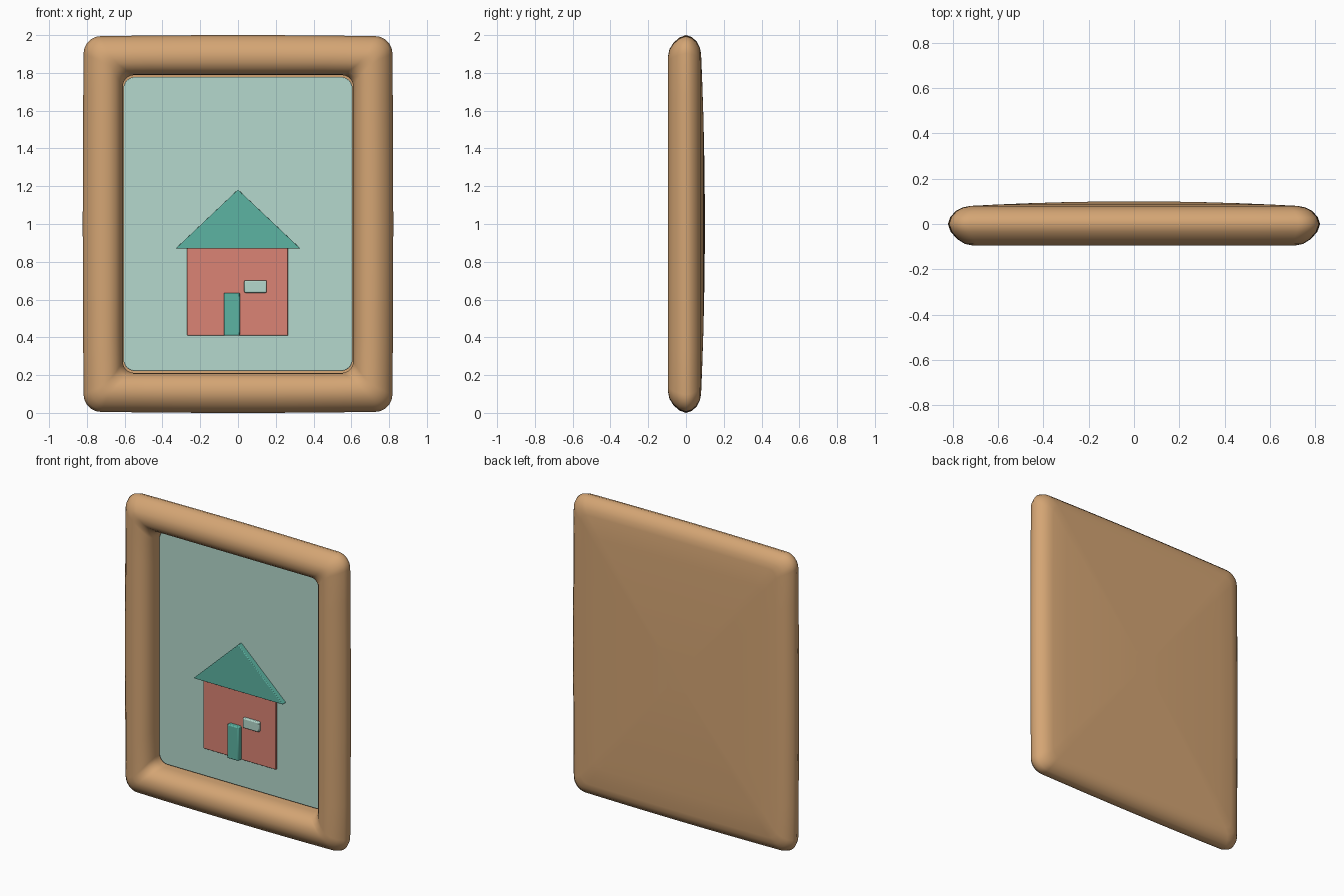
import bpy, bmesh
from math import cos, sin, pi, radians

cube = bpy.data.objects.get("Cube")
if cube:
    bpy.data.objects.remove(cube, do_unlink=True)


def material(name, srgb):
    col = [(c / 255 / 12.92) if c < 11 else ((c / 255 + 0.055) / 1.055) ** 2.4 for c in srgb] + [1]
    m = bpy.data.materials.new(name)
    m.use_nodes = True
    m.diffuse_color = col
    m.node_tree.nodes["Principled BSDF"].inputs["Base Color"].default_value = col
    return m


wood = material("tan wood", (212, 165, 116))
pale = material("pale mint", (181, 217, 205))
teal = material("teal", (92, 179, 162))
coral = material("coral", (219, 132, 117))


def add_object(name, bm, mat):
    bmesh.ops.recalc_face_normals(bm, faces=bm.faces)
    mesh = bpy.data.meshes.new(name)
    bm.to_mesh(mesh)
    bm.free()
    mesh.materials.append(mat)
    ob = bpy.data.objects.new(name, mesh)
    bpy.context.collection.objects.link(ob)
    return ob


def smooth(ob, angle):
    bpy.ops.object.select_all(action='DESELECT')
    ob.select_set(True)
    bpy.context.view_layer.objects.active = ob
    bpy.ops.object.shade_smooth_by_angle(angle=radians(angle))


def rounded_rect(hx, hz, r, arc=8, side=8):
    """Rounded rectangle about the origin, with extra points on the straight sides."""
    pts = []
    for k, (sx, sz) in enumerate([(1, 1), (-1, 1), (-1, -1), (1, -1)]):
        for i in range(arc + 1):
            a = (k + i / arc) * pi / 2
            pts.append((sx * (hx - r) + r * cos(a), sz * (hz - r) + r * sin(a)))
        # straight run to the next corner
        x, z = pts[-1]
        ex, ez = (-x, z) if k % 2 == 0 else (x, -z)
        for i in range(1, side):
            t = i / side
            pts.append((x + (ex - x) * t, z + (ez - z) * t))
    return pts


def plate(name, outline, front, back, mat, bevel):
    """Flat part standing in the xz plane between two depths."""
    bm = bmesh.new()
    face = bm.faces.new([bm.verts.new((x, front, z)) for x, z in outline])
    ext = bmesh.ops.extrude_face_region(bm, geom=[face], use_keep_orig=True)
    for v in ext["geom"]:
        if isinstance(v, bmesh.types.BMVert):
            v.co.y = back
    ob = add_object(name, bm, mat)
    mod = ob.modifiers.new("soft edges", 'BEVEL')
    mod.width = bevel
    mod.segments = 2
    mod.limit_method = 'ANGLE'
    smooth(ob, 35)
    return ob


def box_outline(x0, x1, z0, z1):
    return [(x0, z0), (x1, z0), (x1, z1), (x0, z1)]


# Frame: cross-section as (inset from the outer edge, depth, corner radius)
profile = [(.212, .06, .06), (.212, .01, .06), (.208, -.02, .055), (.196, -.05, .05),
           (.175, -.075, .04), (.145, -.09, .035), (.11, -.095, .04), (.075, -.088, .05),
           (.04, -.066, .07), (.012, -.034, .085), (0, 0, .09), (.01, .03, .085),
           (.034, .057, .075), (.065, .073, .06), (.1, .08, .05)]
HX, HZ = .822, 1.0
rings = [(HX - d, HZ - d, y, r) for d, y, r in profile]
# gently domed back
for s in (.85, .65, .45, .25, .1):
    rings.append((.722 * s, .9 * s, .1 - .02 * s * s, .05 * s))

bm = bmesh.new()
loops = []
for i, (hx, hz, y, r) in enumerate(rings):
    bow = .007 if i > 4 else 0
    loops.append([bm.verts.new((x * (1 - bow * (z / HZ) ** 2), y, 1 + z * (1 - bow * (x / HX) ** 2)))
                  for x, z in rounded_rect(hx, hz, r)])
for a, b in zip(loops, loops[1:]):
    n = len(a)
    for i in range(n):
        j = (i + 1) % n
        bm.faces.new((a[i], a[j], b[j], b[i]))
bm.faces.new(loops[-1])
smooth(add_object("frame", bm, wood), 60)

# Picture panel
plate("picture_panel", [(x, 1 + z) for x, z in rounded_rect(.606, .778, .06)],
      .035, .065, pale, .004)

# House
plate("house_walls", box_outline(-.27, .265, .41, .88), .02, .04, coral, .004)
plate("house_roof", [(-.33, .87), (.33, .87), (0, 1.182)], 0, .04, teal, .004)
plate("house_door", box_outline(-.075, .01, .41, .635), -.01, .04, teal, .006)
plate("house_window", box_outline(.033, .152, .636, .702), 0, .04, pale, .006)
